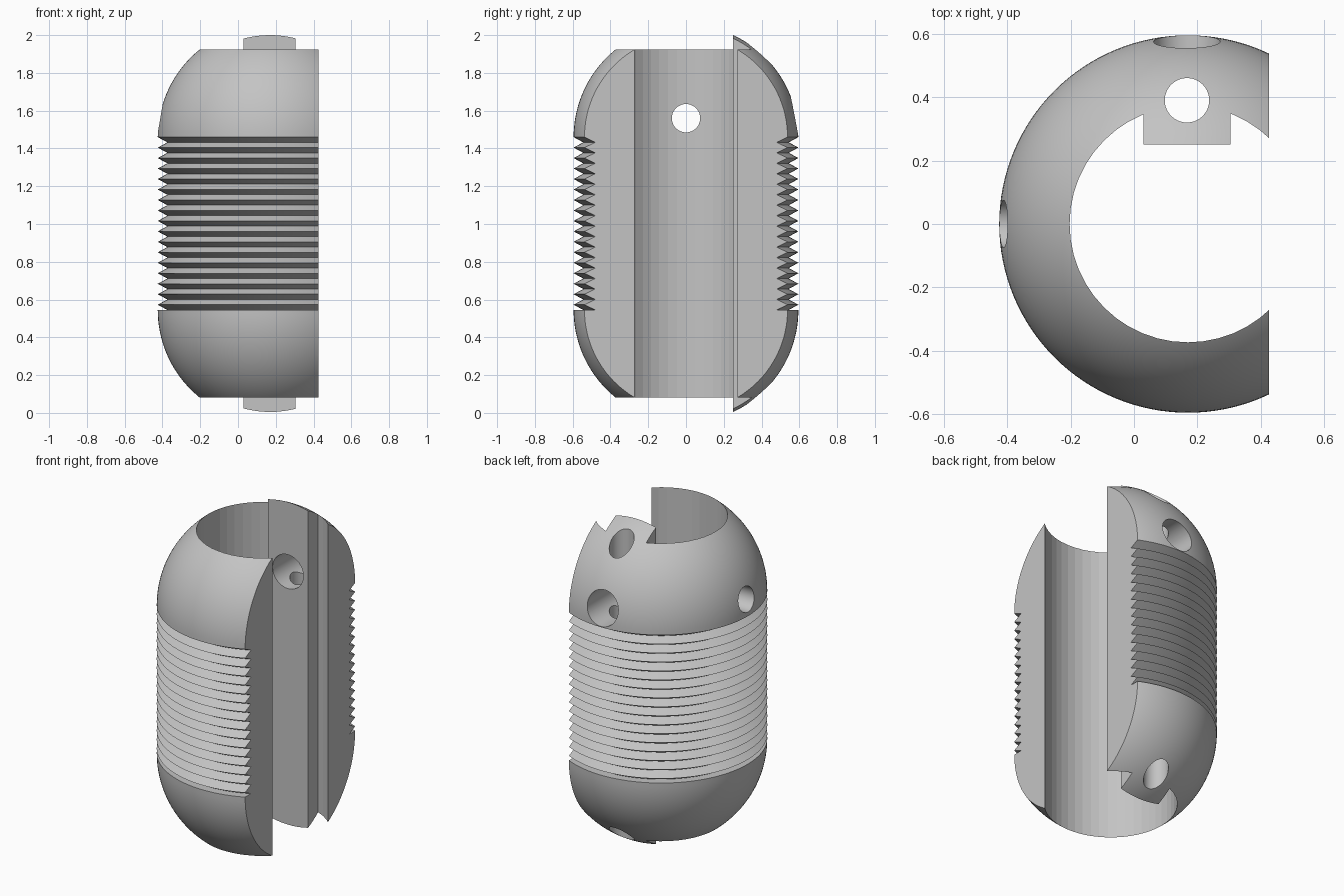
import bpy, bmesh
from math import cos, sin, pi, radians
from mathutils import Matrix, Vector

if "Cube" in bpy.data.objects:
    bpy.data.objects.remove(bpy.data.objects["Cube"])

AXIS_X = 0.17          # axis of the capsule
RADIUS = 0.595         # radius of body and domes
LOW, HIGH = 0.545, 1.46  # heights where the domes begin
GROOVE = 0.051
TEETH = 17

grey = bpy.data.materials.new("light_grey")
grey.use_nodes = True
colour = (0.55, 0.55, 0.55, 1)
grey.diffuse_color = colour
grey.node_tree.nodes["Principled BSDF"].inputs["Base Color"].default_value = colour


def make_object(name, bm):
    bmesh.ops.recalc_face_normals(bm, faces=bm.faces)
    mesh = bpy.data.meshes.new(name)
    bm.to_mesh(mesh)
    bm.free()
    mesh.materials.append(grey)
    obj = bpy.data.objects.new(name, mesh)
    bpy.context.collection.objects.link(obj)
    return obj


def cylinder(name, start, end, radius, sides=96):
    start, end = Vector(start), Vector(end)
    axis = end - start
    turn = axis.to_track_quat("Z", "Y").to_matrix().to_4x4()
    bm = bmesh.new()
    bmesh.ops.create_cone(bm, cap_ends=True, segments=sides, radius1=radius, radius2=radius,
                          depth=axis.length, matrix=Matrix.Translation((start + end) / 2) @ turn)
    return make_object(name, bm)


def box(name, low, high):
    low, high = Vector(low), Vector(high)
    bm = bmesh.new()
    bmesh.ops.create_cube(bm, size=1, matrix=Matrix.Translation((low + high) / 2)
                          @ Matrix.Diagonal((*(high - low), 1)))
    return make_object(name, bm)


def cut(target, cutter):
    mod = target.modifiers.new("cut", "BOOLEAN")
    mod.operation = "DIFFERENCE"
    mod.solver = "EXACT"
    mod.object = cutter
    cutter.hide_render = True
    bpy.context.view_layer.objects.active = target
    bpy.ops.object.modifier_apply(modifier=mod.name)
    bpy.data.objects.remove(cutter)


# Capsule profile: top dome, ribbed middle, bottom dome
steps = 32
arc = [(RADIUS * sin(i * pi / 2 / steps), RADIUS * cos(i * pi / 2 / steps))
       for i in range(steps + 1)]
profile = [(r, HIGH + h) for r, h in arc]
pitch = (HIGH - LOW) / (TEETH - 0.5)
for i in range(TEETH):
    if i:
        profile.append((RADIUS, HIGH - i * pitch))
    profile.append((RADIUS - GROOVE, HIGH - (i + 0.5) * pitch))
profile += [(r, LOW - h) for r, h in reversed(arc)]

# Revolve the profile into a solid
bm = bmesh.new()
verts = [bm.verts.new((AXIS_X - r, 0, z)) for r, z in profile]
edges = [bm.edges.new(pair) for pair in zip(verts, verts[1:])]
bmesh.ops.spin(bm, geom=verts + edges, cent=(AXIS_X, 0, 0), axis=(0, 0, 1),
               angle=2 * pi, steps=128, use_merge=True)
bmesh.ops.remove_doubles(bm, verts=bm.verts, dist=0.0001)
body = make_object("ribbed_shell", bm)

# Central bore that leaves a rectangular rail along the back
bore = cylinder("bore_cutter", (AXIS_X, 0, -1), (AXIS_X, 0, 3), 0.373, 48)
cut(bore, box("rail_space", (0.03, 0.25, -2), (0.305, 1, 4)))
cut(body, bore)

# Open side
cut(body, box("opening_cutter", (0.425, -1, -1), (2, 1, 3)))

# Lengthwise rail hole, back cross hole and side cross hole
cut(body, cylinder("rail_hole", (0.167, 0.39, -1), (0.167, 0.39, 3), 0.07))
cut(body, cylinder("back_hole", (0.167, 0.1, 1.57), (0.167, 1, 1.57), 0.105))
cut(body, cylinder("side_hole", (-1, 0, 1.56), (AXIS_X, 0, 1.56), 0.075))

# Smooth outer surface, crisp edges
bpy.ops.object.select_all(action="DESELECT")
body.select_set(True)
bpy.context.view_layer.objects.active = body
bpy.ops.object.shade_smooth_by_angle(angle=radians(6))
